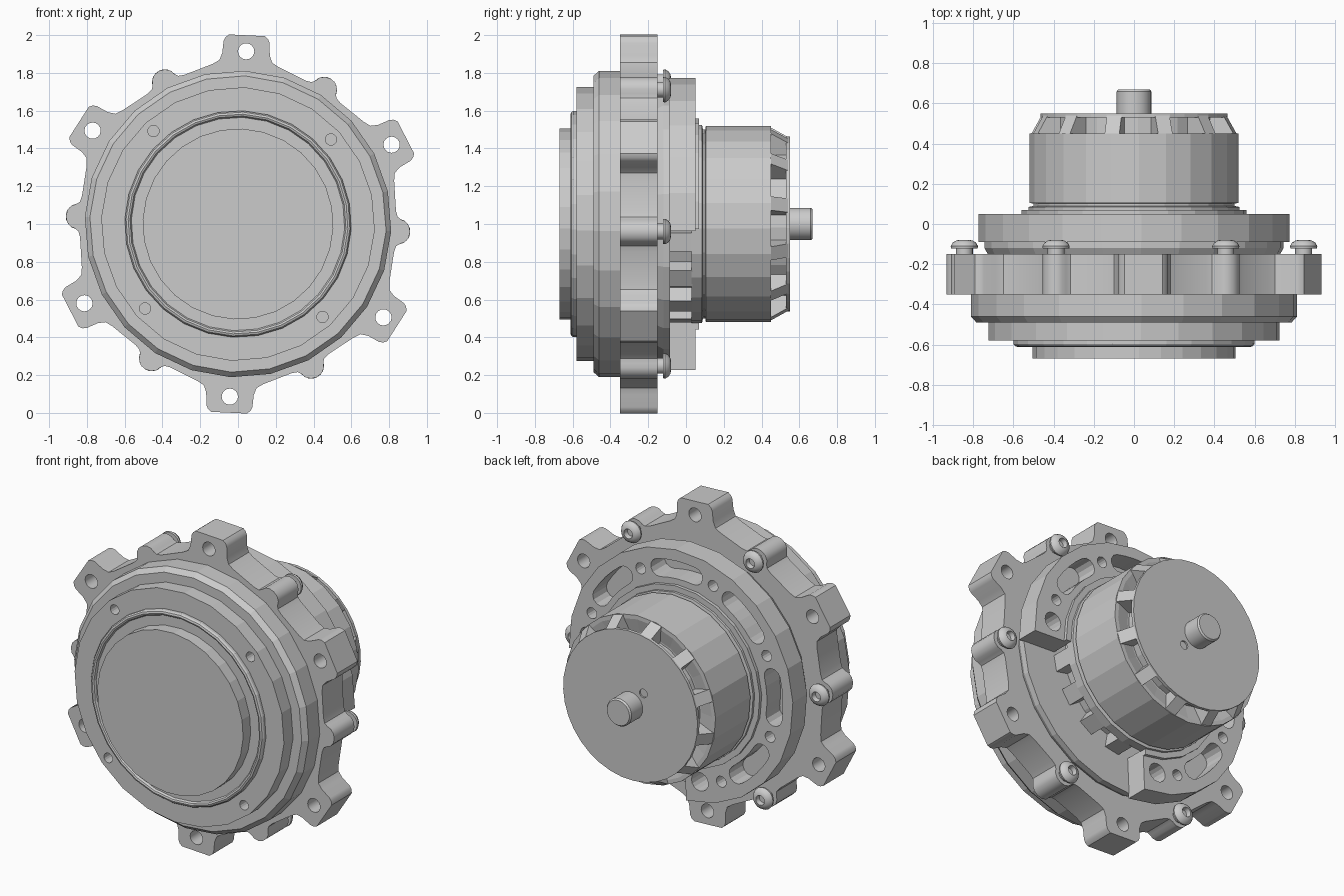
import bpy, bmesh
from math import sin, cos, radians, pi

if "Cube" in bpy.data.objects:
    bpy.data.objects.remove(bpy.data.objects["Cube"])

PHASE = -2.7          # whole assembly is rolled slightly about its axis
CZ = 1.0              # axis height; the axis runs along y


def finish(name, bm, smooth=False):
    bmesh.ops.remove_doubles(bm, verts=bm.verts, dist=0.0003)
    bmesh.ops.recalc_face_normals(bm, faces=bm.faces)
    for f in bm.faces:
        f.smooth = smooth
    me = bpy.data.meshes.new(name)
    bm.to_mesh(me)
    bm.free()
    if smooth:
        me.set_sharp_from_angle(angle=radians(35))
    ob = bpy.data.objects.new(name, me)
    bpy.context.collection.objects.link(ob)
    return ob


def polar(r, a):
    a = radians(a + PHASE)
    return (r * cos(a), r * sin(a))


def lathe(name, profile, n=24, center=(0, 0), smooth=False):
    """Revolve (radius, y) points about the y axis, capped at both ends."""
    bm = bmesh.new()
    rings = []
    for r, y in profile:
        pts = [polar(r, 360 * i / n) for i in range(n)]
        rings.append([bm.verts.new((center[0] + x, y, CZ + center[1] + z)) for x, z in pts])
    for a, b in zip(rings, rings[1:]):
        for i in range(n):
            j = (i + 1) % n
            bm.faces.new((a[i], a[j], b[j], b[i]))
    bm.faces.new(rings[0])
    bm.faces.new(rings[-1])
    return finish(name, bm, smooth)


def plate(name, loops, y0, y1, smooth=False):
    """Extrude a filled outline with holes from y0 to y1."""
    cu = bpy.data.curves.new(name + "_outline", 'CURVE')
    cu.dimensions = '2D'
    cu.fill_mode = 'BOTH'
    cu.extrude = (y1 - y0) / 2
    for pts in loops:
        sp = cu.splines.new('POLY')
        sp.points.add(len(pts) - 1)
        for p, (x, z) in zip(sp.points, pts):
            p.co = (x, z, 0, 1)
        sp.use_cyclic_u = True
    tmp = bpy.data.objects.new(name + "_tmp", cu)
    bpy.context.collection.objects.link(tmp)
    dg = bpy.context.evaluated_depsgraph_get()
    me = bpy.data.meshes.new_from_object(tmp.evaluated_get(dg))
    bm = bmesh.new()
    bm.from_mesh(me)
    bpy.data.objects.remove(tmp)
    bpy.data.meshes.remove(me)
    for v in bm.verts:
        x, z, d = v.co
        v.co = (x, (y0 + y1) / 2 - d, CZ + z)
    return finish(name, bm, smooth)


def circle(r, c=(0, 0), n=16):
    return [(c[0] + x, c[1] + z) for x, z in (polar(r, 360 * i / n) for i in range(n))]


def arc_band(r0, r1, a0, a1, n):
    out = [polar(r1, a0 + (a1 - a0) * i / n) for i in range(n + 1)]
    return out + [polar(r0, a1 + (a0 - a1) * i / n) for i in range(n + 1)]


def slot(r, w, a, half):
    """Curved slot with rounded ends."""
    out = [polar(r + w, a - half + 2 * half * i / 4) for i in range(5)]
    for end, sign in ((a + half, 1), (a - half, -1)):
        cx, cz = polar(r, end)
        for k in range(1, 6):
            t = radians(end + PHASE + k * 30 + (0 if sign > 0 else 180))
            out.append((cx + w * cos(t), cz + w * sin(t)))
        if sign > 0:
            out += [polar(r - w, a + half - 2 * half * i / 4) for i in range(5)]
    return out


def block(name, a, width, section):
    """Radial block: an (r, y) section given a tangential width."""
    bm = bmesh.new()
    (ux, uz), (tx, tz) = polar(1, a), polar(1, a + 90)
    sides = []
    for s in (-width / 2, width / 2):
        sides.append([bm.verts.new((r * ux + s * tx, y, CZ + r * uz + s * tz)) for r, y in section])
    n = len(section)
    for i in range(n):
        j = (i + 1) % n
        bm.faces.new((sides[0][i], sides[0][j], sides[1][j], sides[1][i]))
    for s in sides:
        bm.faces.new(s)
    return finish(name, bm)


# Front cover: raised disc, bead, stepped plate with four holes, chamfered drum
lathe("front_cover", [(.505, -.67), (.505, -.595), (.565, -.595), (.572, -.607),
                      (.582, -.611), (.593, -.607), (.6, -.597), (.6, -.575)], 28)
plate("front_step", [circle(.725, n=24)] +
      [circle(.03, polar(.665, 45 + 90 * k)) for k in range(4)], -.58, -.485)
lathe("front_drum", [(.785, -.49), (.812, -.46), (.812, -.345)])

# Mounting flange: six square lugs alternating with six rounded screw lobes
lug = [(.175, .84), (.14, .862), (.126, .90), (.122, .965), (.113, .985), (.095, 1.0)]
lobe = [(.11, .832), (.078, .842), (.064, .862), (.055, .885), (.032, .905), (0, .912)]
outline = []
for k in range(6):
    for base, half in ((30, lug), (60, lobe)):
        (ux, uz), (tx, tz) = polar(1, base + 60 * k), polar(1, base + 60 * k + 90)
        pts = [(-t, r) for t, r in half] + [(t, r) for t, r in reversed(half) if t > 0]
        outline += [(r * ux + t * tx, r * uz + t * tz) for t, r in pts]
lug_holes = [circle(.043, polar(.915, 30 + 60 * k)) for k in range(6)]
plate("mounting_flange", [outline] + lug_holes, -.35, -.15, True)

# Button-head screws with sockets
for k in range(6):
    lathe("flange_screw", [(.042, -.155), (.042, -.122), (.066, -.122), (.068, -.11),
                           (.058, -.093), (.042, -.083), (.03, -.08), (.024, -.108)],
          18, polar(.845, 60 * k), True)

# Rear base disc behind the flange
lathe("rear_base", [(.725, -.155), (.745, -.12), (.745, -.085)])

# Three-quarter ring with slots and holes; the gap faces lower +x
ring_holes = [slot(.65, .055, 45 + 45 * k, 11) for k in range(5)]
ring_holes += [circle(.034, polar(.655, 22.5 + 45 * k)) for k in range(6)]
ring_holes += [circle(.058, polar(.645, a)) for a in (9, 261)]
plate("slotted_ring", [arc_band(.52, .775, 0, 270, 18)] + ring_holes, -.09, .05)
plate("ring_collar", [arc_band(.49, .56, 0, 270, 18)], .045, .07)

# Inner hub, seen through the gap, with bridging posts
lathe("inner_hub", [(.44, -.1), (.44, .12)])
lathe("hub_rim", [(.525, .03), (.525, .085), (.5, .09), (.5, .105)])
for a in (-8, -31, -54, -77):
    block("hub_post", a, .1, [(.42, -.09), (.52, -.09), (.52, .035), (.42, .035)])

# Rotor can with vented back edge
lathe("rotor_can", [(.49, .1), (.52, .105), (.52, .45), (.495, .45), (.41, .43)])
lathe("rotor_core", [(.40, .42), (.40, .54)])
for k in range(12):
    block("vent_rib", 30 * k + 15, .075, [(.39, .42), (.515, .448), (.457, .55), (.39, .55)])
plate("rotor_end_plate", [circle(.465, n=36)] +
      [circle(.027, (s * -.09, s * .1)) for s in (1, -1)], .53, .55)

# Output shaft
lathe("shaft", [(.086, .54), (.086, .66), (.078, .67)], 24, smooth=True)
